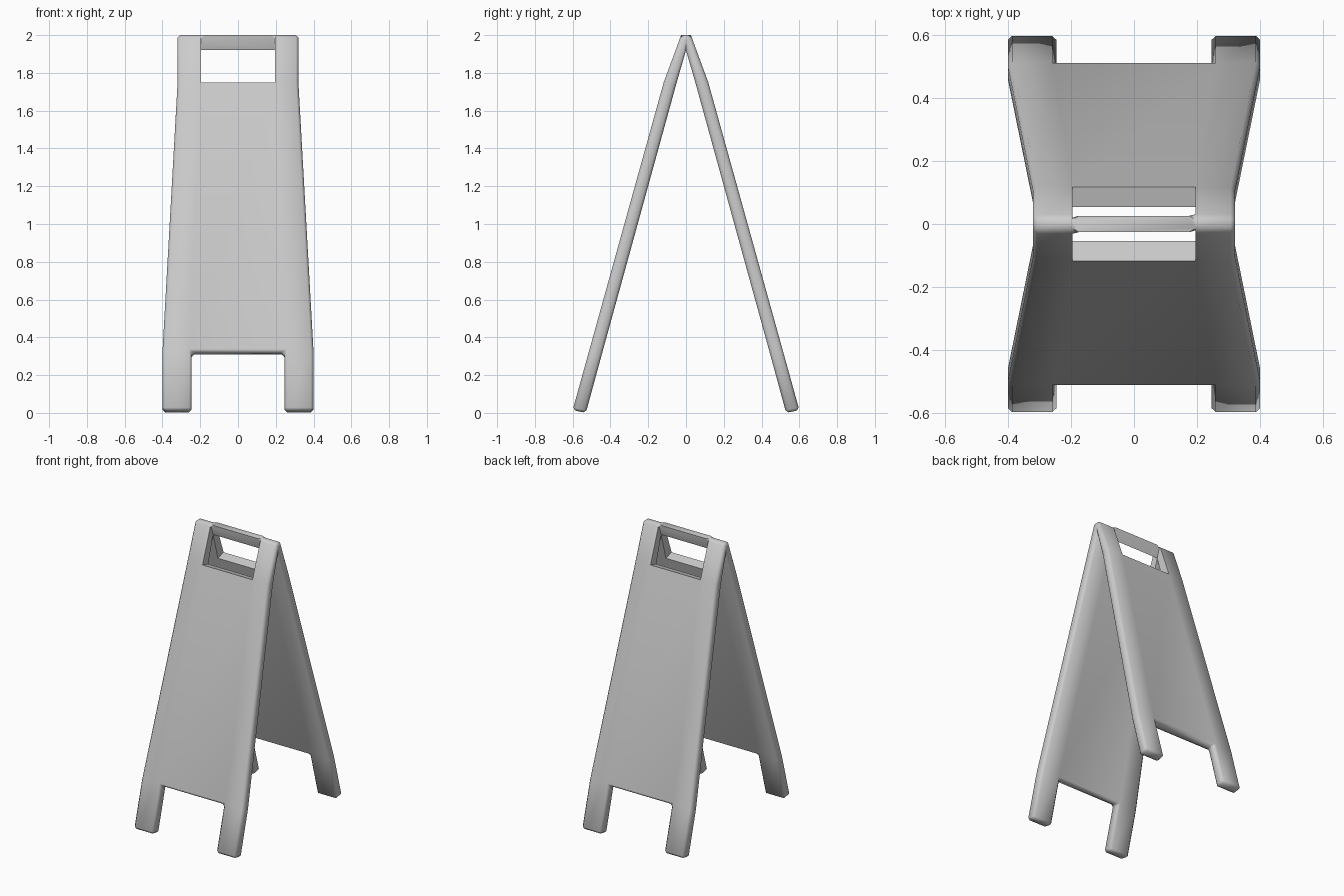
import bpy, bmesh, math

if "Cube" in bpy.data.objects:
    bpy.data.objects.remove(bpy.data.objects["Cube"])

# Stations up one leg: outer (y, z), inner (y, z), half width, inner column x
half = [
    ((0.600, 0.015), (0.530, 0.000), 0.40, 0.245),   # foot
    ((0.514, 0.325), (0.447, 0.305), 0.40, 0.245),   # top of foot notch
    ((0.118, 1.750), (0.054, 1.732), 0.32, 0.195),   # bottom of handle slot
    ((0.026, 2.000), (0.000, 1.920), 0.32, 0.195),   # top ridge
]
flip = lambda p: (-p[0], p[1])
stations = [(flip(o), flip(i), w, c) for o, i, w, c in half] + half[::-1]
holes = {(0, 1), (2, 1), (4, 1), (6, 1)}             # notches and slots

bm = bmesh.new()
outer, inner = [], []
for o, i, w, c in stations:
    xs = (-w, -c, c, w)
    outer.append([bm.verts.new((x, *o)) for x in xs])
    inner.append([bm.verts.new((x, *i)) for x in xs])
# The two inner skins share one line under the ridge
for j in range(4):
    bm.verts.remove(inner[4][j])
inner[4] = inner[3]


def filled(r, c):
    return 0 <= r < 7 and 0 <= c < 3 and (r, c) not in holes


def face(*vs):
    vs = list(dict.fromkeys(vs))
    if len(vs) > 2:
        bm.faces.new(vs)


# Skins plus walls wherever a filled cell meets an empty one
for r in range(7):
    for c in range(3):
        if not filled(r, c):
            continue
        loop = [(r, c), (r, c + 1), (r + 1, c + 1), (r + 1, c)]
        face(*[outer[a][b] for a, b in loop])
        face(*[inner[a][b] for a, b in loop[::-1]])
        near = [(r - 1, c), (r, c + 1), (r + 1, c), (r, c - 1)]
        for k in range(4):
            if not filled(*near[k]):
                (a, b), (d, e) = loop[k], loop[(k + 1) % 4]
                face(outer[a][b], inner[a][b], inner[d][e], outer[d][e])

bm.verts.ensure_lookup_table()
loose = [v for v in bm.verts if not v.link_faces]
bmesh.ops.delete(bm, geom=loose, context='VERTS')
bmesh.ops.recalc_face_normals(bm, faces=bm.faces[:])

# Chamfer the rim, leaving the slot and the inner ridge line sharp
rim = []
for e in bm.edges:
    in_slot = all(abs(v.co.x) < 0.2 and v.co.z > 1 for v in e.verts)
    ridge = all(abs(v.co.y) < 0.01 for v in e.verts) and abs(e.verts[0].co.x - e.verts[1].co.x) > 0.01
    if not in_slot and not ridge and e.is_manifold and e.calc_face_angle(0) > math.radians(45):
        rim.append(e)
bmesh.ops.bevel(bm, geom=rim, offset=0.014, offset_type='OFFSET', segments=1,
                affect='EDGES', clamp_overlap=True)

mesh = bpy.data.meshes.new("folding_floor_sign")
bm.to_mesh(mesh)
bm.free()
sign = bpy.data.objects.new("folding_floor_sign", mesh)
bpy.context.collection.objects.link(sign)
bpy.context.view_layer.objects.active = sign
sign.select_set(True)
bpy.ops.object.shade_smooth_by_angle(angle=math.radians(55))
